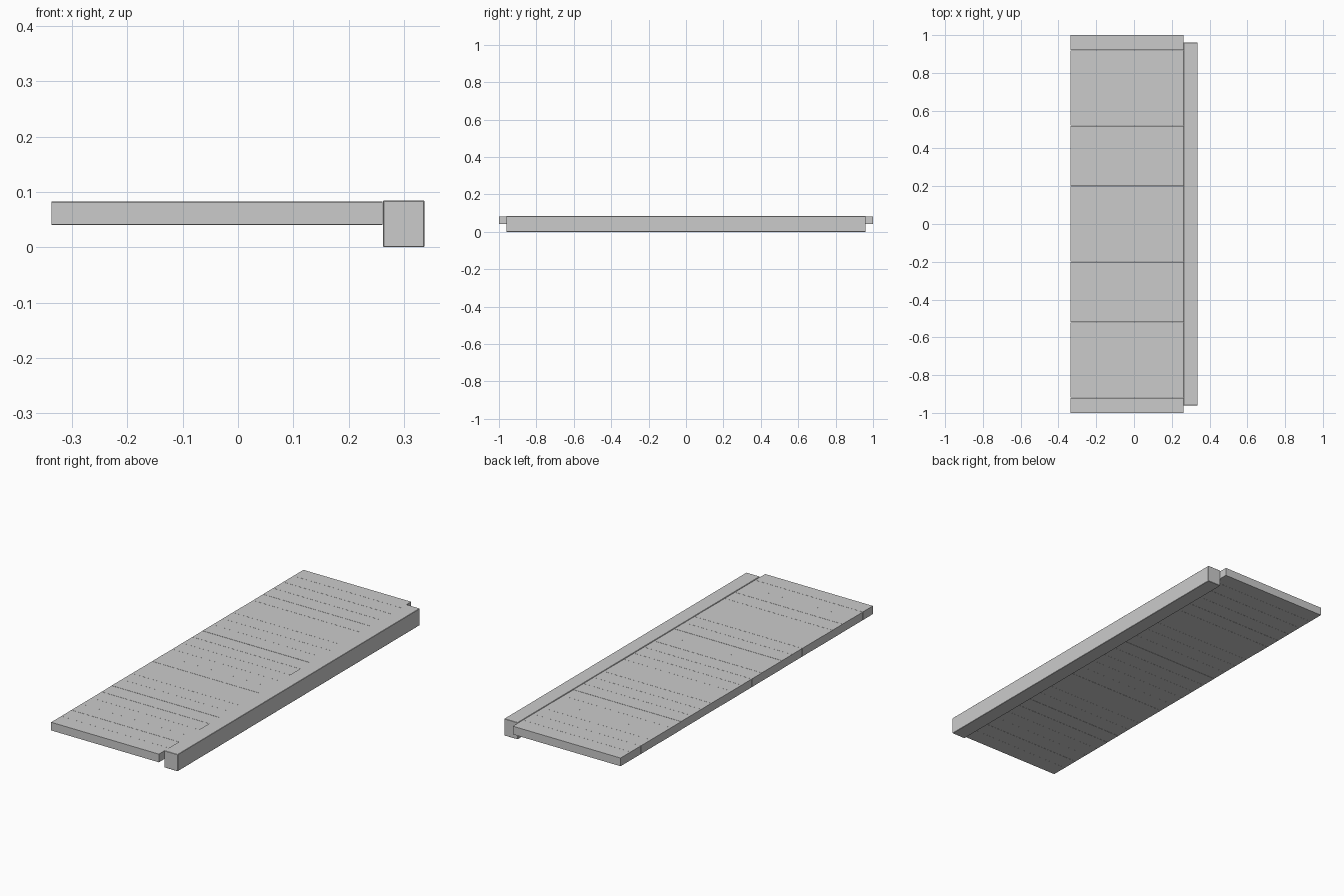
import bpy
import random

if "Cube" in bpy.data.objects:
    bpy.data.objects.remove(bpy.data.objects["Cube"])

random.seed(4)


def box(name, x0, x1, y0, y1, z0, z1, bevel):
    bpy.ops.mesh.primitive_cube_add(
        size=1, location=((x0 + x1) / 2, (y0 + y1) / 2, (z0 + z1) / 2))
    ob = bpy.context.object
    ob.name = name
    ob.scale = (x1 - x0, y1 - y0, z1 - z0)
    bpy.ops.object.transform_apply(location=False, rotation=False, scale=True)
    if bevel:
        mod = ob.modifiers.new("edge", 'BEVEL')
        mod.width = bevel
        mod.segments = 1
    return ob


# Deck planks laid side by side, with slight height differences
COUNT = 25
pitch = 2.0 / COUNT
gap = 0.0006
for i in range(COUNT):
    dz = random.uniform(-0.0005, 0.0005)
    y0 = -1 + i * pitch + (gap / 2 if i else 0)
    y1 = -1 + (i + 1) * pitch - (gap / 2 if i < COUNT - 1 else 0)
    box(f"plank_{i + 1:02d}", -0.337, 0.261, y0, y1, 0.041 + dz, 0.082 + dz, 0)

# Deep edge beam along the right side, a little shorter than the deck
box("edge_beam", 0.262, 0.337, -0.96, 0.96, 0.0, 0.0845, 0.0015)
